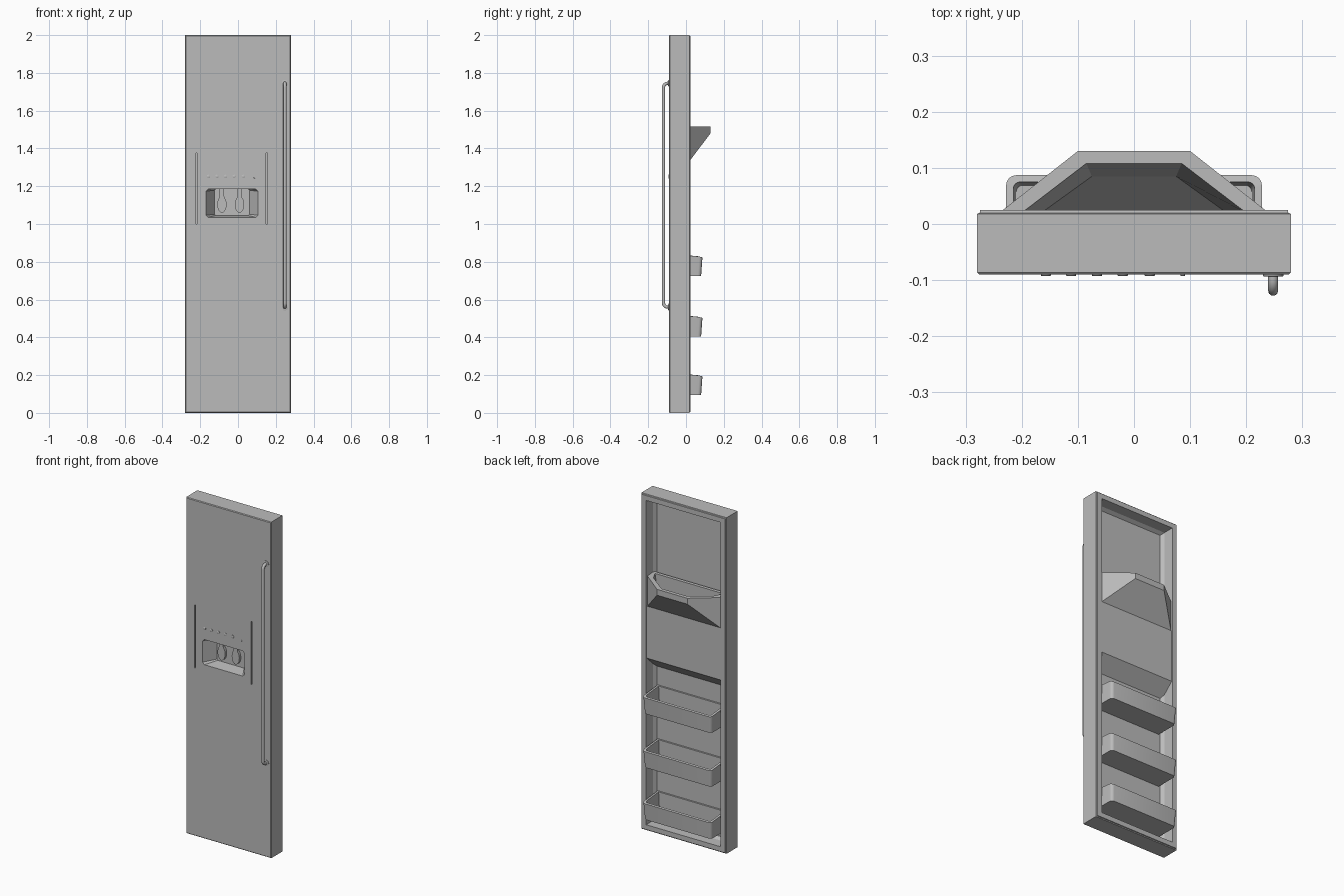
import bpy, bmesh
from math import sin, cos, pi, radians

cube = bpy.data.objects.get("Cube")
if cube:
    bpy.data.objects.remove(cube, do_unlink=True)

grey = bpy.data.materials.new("light_grey")
grey.use_nodes = True
grey.diffuse_color = (0.5, 0.5, 0.5, 1)
grey.node_tree.nodes["Principled BSDF"].inputs["Base Color"].default_value = (0.5, 0.5, 0.5, 1)


def loft(name, rings, caps=None):
    """Skin a stack of equal-length point rings and close both ends."""
    bm = bmesh.new()
    loops = [[bm.verts.new(p) for p in ring] for ring in rings]
    n = len(loops[0])
    for a, b in zip(loops, loops[1:]):
        for i in range(n):
            j = (i + 1) % n
            bm.faces.new((a[i], a[j], b[j], b[i]))
    for cap in caps or [range(n)]:
        bm.faces.new([loops[0][i] for i in cap])
        bm.faces.new([loops[-1][i] for i in cap])
    bmesh.ops.recalc_face_normals(bm, faces=bm.faces)
    mesh = bpy.data.meshes.new(name)
    bm.to_mesh(mesh)
    bm.free()
    mesh.materials.append(grey)
    obj = bpy.data.objects.new(name, mesh)
    bpy.context.collection.objects.link(obj)
    return obj


def rect(x0, x1, z0, z1, y, c=0.0):
    """Upright rectangle at depth y, with optional clipped corners."""
    if not c:
        return [(x0, y, z0), (x1, y, z0), (x1, y, z1), (x0, y, z1)]
    return [(x0 + c, y, z0), (x1 - c, y, z0), (x1, y, z0 + c), (x1, y, z1 - c),
            (x1 - c, y, z1), (x0 + c, y, z1), (x0, y, z1 - c), (x0, y, z0 + c)]


def boolean(target, tool, operation):
    mod = target.modifiers.new(operation.lower(), "BOOLEAN")
    mod.operation = operation
    mod.solver = "EXACT"
    mod.object = tool
    bpy.context.view_layer.objects.active = target
    bpy.ops.object.modifier_apply(modifier=mod.name)
    bpy.data.objects.remove(tool, do_unlink=True)


def smooth(obj):
    bpy.ops.object.select_all(action="DESELECT")
    obj.select_set(True)
    bpy.context.view_layer.objects.active = obj
    bpy.ops.object.shade_smooth_by_angle(angle=radians(35))


# Door shell: (inset from outline, depth) from front skin round to liner floor
steps = [(0.004, -0.09), (0, -0.086), (0, 0.018), (0.005, 0.02), (0.006, 0.025),
         (0.035, 0.025), (0.035, -0.04), (0.048, -0.06)]
door = loft("door_shell", [rect(-0.28 + i, 0.28 - i, i, 2 - i, y) for i, y in steps])

# Dispenser housing fills the liner and slopes away at its bottom
side = [(-0.075, 0.94), (-0.06, 0.95), (0.02, 1.025), (0.02, 1.335), (-0.075, 1.335)]
housing = loft("dispenser_housing", [[(x, y, z) for y, z in side] for x in (-0.25, 0.25)])
boolean(door, housing, "UNION")

# Dispenser niche with slanted sides
niche = loft("niche_cutter", [rect(-0.172, 0.107, 1.035, 1.185, -0.092, 0.012),
                              rect(-0.125, 0.06, 1.045, 1.185, -0.02, 0.006)])
boolean(door, niche, "DIFFERENCE")

# Fine grooves around the control panel
for x0, x1, z0, z1 in [(-0.223, -0.217, 1.0, 1.375), (0.149, 0.156, 1.0, 1.375)]:
    groove = loft("groove_cutter", [rect(x0, x1, z0, z1, y) for y in (-0.1, -0.08)])
    boolean(door, groove, "DIFFERENCE")

# Dispenser paddles: narrow stem with an oval pad
for k, cx in enumerate((-0.085, 0.008)):
    outline = [(cx - 0.012, 1.186), (cx - 0.012, 1.15)]
    for i in range(17):
        a = radians(120 + 300 * i / 16)
        outline.append((cx + 0.025 * cos(a), 1.103 + 0.043 * sin(a)))
    outline += [(cx + 0.012, 1.15), (cx + 0.012, 1.186)]
    smooth(loft(f"paddle_{k + 1}", [[(x, y, z) for x, z in outline] for y in (-0.035, -0.015)]))


def disc(name, x, z, r, y0, y1):
    ring = [(r * cos(i * pi / 8), r * sin(i * pi / 8)) for i in range(16)]
    smooth(loft(name, [[(x + s * a, y, z + s * b) for a, b in ring]
                       for s, y in ((1, y0), (1, y1), (0.8, y1 - 0.001))]))


# Control buttons and indicator
for k, x in enumerate((-0.157, -0.112, -0.066, -0.02, 0.028)):
    disc(f"button_{k + 1}", x, 1.252, 0.009, -0.085, -0.092)
disc("indicator", 0.087, 1.245, 0.004, -0.085, -0.092)

# Ice hopper: trapezoid funnel with a sloping underside
hopper_caps = [(0, 1, 2, 5), (2, 3, 4, 5)]


def trapezoid(a, b, c, yb, ym, yf, z):
    pts = [(-a, yb), (a, yb), (b, ym), (c, yf), (-c, yf), (-b, ym)]
    return [(x, y, z(y)) for x, y in pts]


def underside(y):
    return 1.335 + max(0, y - 0.02) * 1.32


loft("ice_hopper", [
    trapezoid(0.246, 0.24, 0.1, -0.05, 0.02, 0.13, underside),
    trapezoid(0.246, 0.24, 0.1, -0.05, 0.02, 0.13, lambda y: 1.515),
    trapezoid(0.225, 0.2, 0.085, -0.03, 0.02, 0.108, lambda y: 1.515),
    trapezoid(0.2, 0.165, 0.075, -0.03, 0.02, 0.085, lambda y: underside(y) + 0.025),
], hopper_caps)


# Door bins: open trays with rounded front corners and a lower front lip
def tray(w, back, front, r, z):
    pts = [(-w, back), (w, back)]
    arc = [(w - r + r * cos(i * pi / 8), front - r + r * sin(i * pi / 8)) for i in range(5)]
    pts += arc + [(-x, y) for x, y in reversed(arc)]
    return [(x, y, z(y)) for x, y in pts]


for k, base in enumerate((0.095, 0.405, 0.725)):
    def lip(y):
        return base + 0.115 - max(0, y - 0.02) * 0.25
    smooth(loft(f"door_bin_{k + 1}", [
        tray(0.222, -0.062, 0.08, 0.018, lambda y: base),
        tray(0.228, -0.062, 0.087, 0.018, lip),
        tray(0.215, -0.05, 0.075, 0.012, lip),
        tray(0.21, -0.05, 0.069, 0.012, lambda y: base + 0.01),
    ]))

# Handle: one bent tube with a round foot at each end
hx, lo, hi, r = 0.248, 0.56, 1.745, 0.022
path = [(-0.085, lo)]
path += [(-0.119 + r - r * sin(t), lo + r - r * cos(t)) for t in (i * pi / 12 for i in range(7))]
path += [(y, lo + hi - z) for y, z in reversed(path)]
curve = bpy.data.curves.new("handle", "CURVE")
curve.dimensions = "3D"
curve.bevel_depth = 0.009
curve.bevel_resolution = 3
spline = curve.splines.new("POLY")
spline.points.add(len(path) - 1)
for p, (y, z) in zip(spline.points, path):
    p.co = (hx, y, z, 1)
spline.use_smooth = True
curve.materials.append(grey)
bpy.context.collection.objects.link(bpy.data.objects.new("handle", curve))
for name, z in (("handle_foot_lower", lo), ("handle_foot_upper", hi)):
    disc(name, hx, z, 0.018, -0.085, -0.093)
